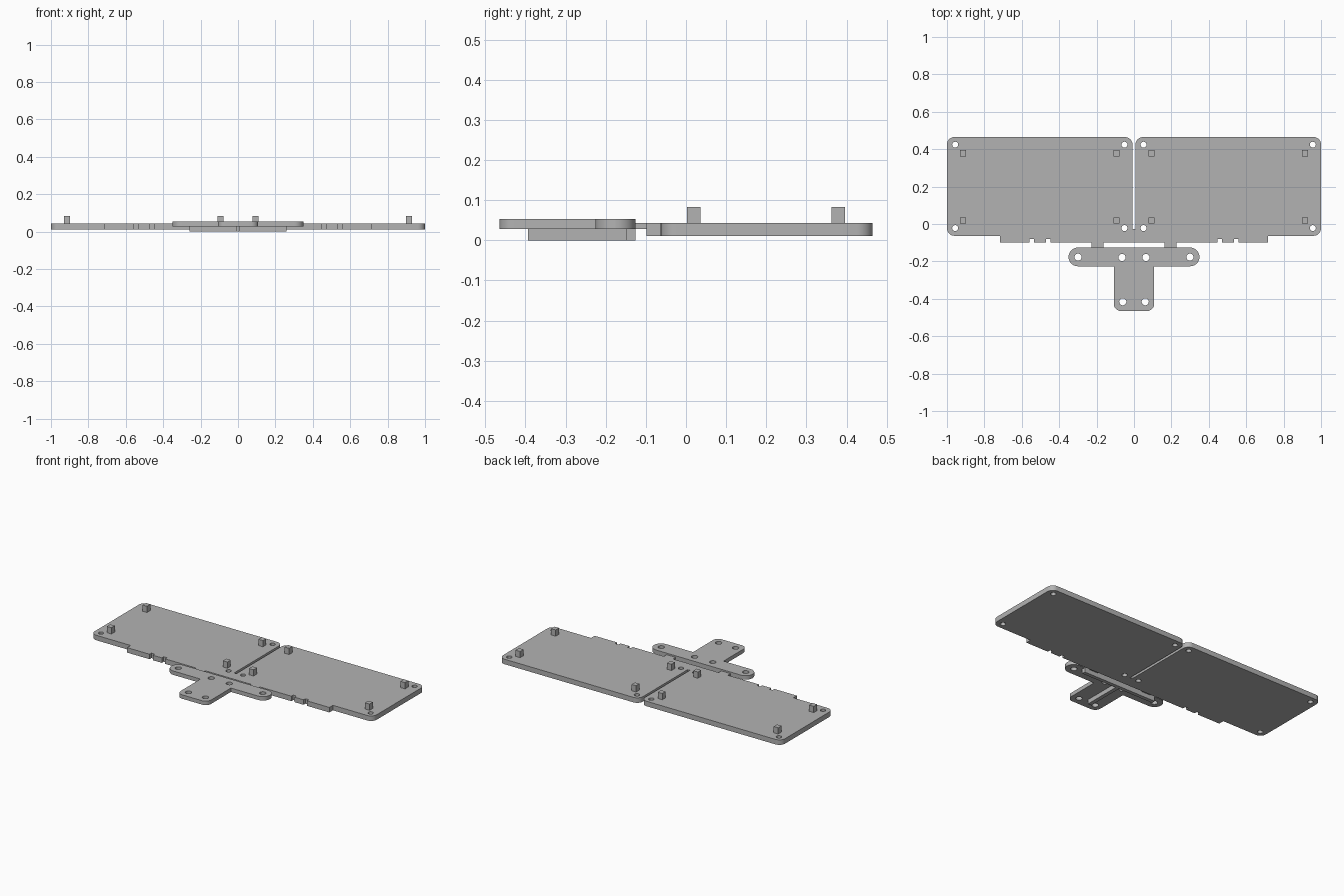
import bpy, bmesh, math
from mathutils import Vector

if "Cube" in bpy.data.objects:
    bpy.data.objects.remove(bpy.data.objects["Cube"])

GREY = (0.45, 0.45, 0.45, 1)
grey = bpy.data.materials.new("plain grey")
grey.use_nodes = True
grey.diffuse_color = GREY
grey.node_tree.nodes["Principled BSDF"].inputs["Base Color"].default_value = GREY


def outline(corners, steps=8):
    """Round each right-angled (x, y, radius) corner into an arc."""
    pts = []
    for i, (x, y, r) in enumerate(corners):
        p = Vector((x, y))
        if r == 0:
            pts.append(p)
            continue
        u = (Vector(corners[i - 1][:2]) - p).normalized()
        v = (Vector(corners[(i + 1) % len(corners)][:2]) - p).normalized()
        for k in range(steps + 1):
            a = math.pi / 2 * k / steps
            pts.append(p + r * (u + v) - r * (v * math.cos(a) + u * math.sin(a)))
    return pts


def mirrored(half):
    """Close a +x half outline with its mirror image."""
    return half + [(-x, y, r) for x, y, r in reversed(half)]


def circle(x, y, r, n=24):
    return [Vector((x + r * math.cos(math.tau * k / n),
                    y + r * math.sin(math.tau * k / n))) for k in range(n)]


def slab(name, loops, z0, z1):
    """Flat plate with holes, filled and extruded from closed loops."""
    cu = bpy.data.curves.new(name, 'CURVE')
    cu.dimensions, cu.fill_mode, cu.extrude = '2D', 'BOTH', (z1 - z0) / 2
    for loop in loops:
        s = cu.splines.new('POLY')
        s.points.add(len(loop) - 1)
        for pt, p in zip(s.points, loop):
            pt.co = (p.x, p.y, 0, 1)
        s.use_cyclic_u = True
    tmp = bpy.data.objects.new(name + " outline", cu)
    bpy.context.collection.objects.link(tmp)
    bpy.context.view_layer.update()
    deps = bpy.context.evaluated_depsgraph_get()
    me = bpy.data.meshes.new_from_object(tmp.evaluated_get(deps))
    bpy.data.objects.remove(tmp)
    bm = bmesh.new()
    bm.from_mesh(me)
    bmesh.ops.remove_doubles(bm, verts=bm.verts, dist=1e-5)
    bmesh.ops.translate(bm, verts=bm.verts, vec=(0, 0, (z0 + z1) / 2))
    bmesh.ops.recalc_face_normals(bm, faces=bm.faces)
    bm.to_mesh(me)
    bm.free()
    me.materials.clear()
    me.materials.append(grey)
    ob = bpy.data.objects.new(name, me)
    bpy.context.collection.objects.link(ob)
    bpy.ops.object.select_all(action='DESELECT')
    ob.select_set(True)
    bpy.context.view_layer.objects.active = ob
    bpy.ops.object.shade_smooth_by_angle(angle=math.radians(30))


def box(name, x0, x1, y0, y1, z0, z1):
    slab(name, [outline([(x0, y0, 0), (x1, y0, 0), (x1, y1, 0), (x0, y1, 0)])], z0, z1)


# Twin plate: notched front tab, rounded corners, centre slot
half = [(0, -0.099, 0)]
for a, b in ((0.447, 0.471), (0.534, 0.558)):
    half += [(a, -0.099, 0), (a, -0.08, 0), (b, -0.08, 0), (b, -0.099, 0)]
half += [(0.717, -0.099, 0), (0.717, -0.063, 0), (1, -0.063, 0.04),
         (1, 0.465, 0.04), (0.008, 0.465, 0.04), (0.008, -0.028, 0)]
holes = [circle(s * x, y, 0.016) for s in (-1, 1)
         for x in (0.051, 0.956) for y in (-0.022, 0.424)]
slab("twin_plate", [outline(mirrored(half))] + holes, 0.011, 0.043)

# Square pegs on the plates
for s, side in ((1, "left"), (-1, "right")):
    for x, place in ((0.093, "inner"), (0.915, "outer")):
        for y, end in ((0.019, "front"), (0.379, "back")):
            box(f"{side}_{place}_{end}_peg", s * x - 0.016, s * x + 0.016,
                y - 0.017, y + 0.017, 0.043, 0.083)

# T-shaped bracket with screw holes
tee = [(0.108, -0.465, 0.038), (0.108, -0.226, 0),
       (0.35, -0.226, 0.0499), (0.35, -0.126, 0.0499)]
screws = [circle(s * x, y, 0.019) for s in (-1, 1)
          for x, y in ((0.299, -0.177), (0.064, -0.179), (0.06, -0.416))]
slab("tee_bracket", [outline(mirrored(tee))] + screws, 0.028, 0.053)

# Stiffening ribs under the bracket
box("cross_rib", -0.26, 0.26, -0.149, -0.126, 0, 0.028)
box("stem_rib", -0.012, 0.012, -0.394, -0.149, 0, 0.028)

# Bridges joining the bracket to the plate
for s, side in ((1, "left"), (-1, "right")):
    box(side + "_bridge", s * 0.194 - 0.032, s * 0.194 + 0.032,
        -0.126, -0.099, 0.028, 0.043)
